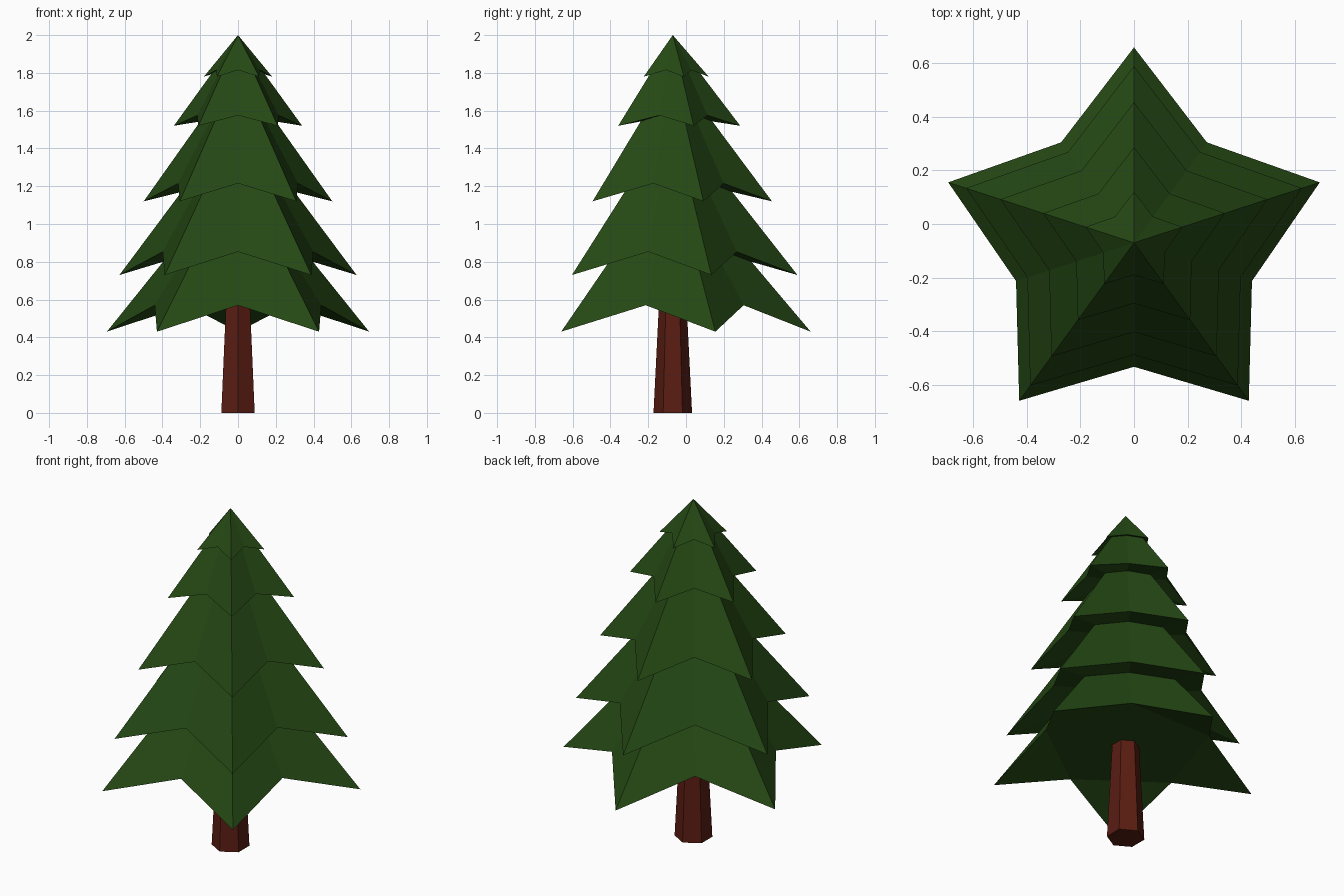
import bpy, bmesh
from math import sin, cos, pi

if "Cube" in bpy.data.objects:
    bpy.data.objects.remove(bpy.data.objects["Cube"])

AXIS_Y = -0.07      # trunk axis sits slightly forward of the bounding centre
NOTCH = 0.635       # star notch radius relative to tip radius


def material(name, color):
    m = bpy.data.materials.new(name)
    m.diffuse_color = color
    m.use_nodes = True
    m.node_tree.nodes["Principled BSDF"].inputs["Base Color"].default_value = m.diffuse_color
    return m


def finish(bm, name, mat):
    bmesh.ops.recalc_face_normals(bm, faces=bm.faces)
    me = bpy.data.meshes.new(name)
    bm.to_mesh(me)
    bm.free()
    me.materials.append(mat)
    ob = bpy.data.objects.new(name, me)
    ob.location.y = AXIS_Y
    bpy.context.collection.objects.link(ob)
    return ob


def ring(bm, n, start, radii, heights):
    # closed ring whose radius and height alternate between two values
    return [bm.verts.new((radii[i % 2] * cos(start + 2 * pi * i / n),
                          radii[i % 2] * sin(start + 2 * pi * i / n),
                          heights[i % 2])) for i in range(n)]


def bridge(bm, a, b):
    n = len(a)
    for i in range(n):
        j = (i + 1) % n
        bm.faces.new((a[i], a[j], b[j], b[i]))


# Foliage: star rings (tip radius, tip height, notch height), skirt then tucked-in top
rings = [
    (0.73, 0.43, 0.57), (0.417, 0.80, 0.876),
    (0.66, 0.73, 0.853), (0.315, 1.17, 1.23),
    (0.525, 1.12, 1.215), (0.21, 1.543, 1.583),
    (0.357, 1.52, 1.575), (0.144, 1.80, 1.826),
    (0.19, 1.78, 1.815),
]
bm = bmesh.new()
stars = [ring(bm, 10, pi / 2, (r, r * NOTCH), (zt, zn)) for r, zt, zn in rings]
for a, b in zip(stars, stars[1:]):
    bridge(bm, a, b)
apex = bm.verts.new((0, 0, 2))
top, base = stars[-1], stars[0]
for i in range(10):
    bm.faces.new((top[i], top[(i + 1) % 10], apex))
# Underside: flat pentagon between notches, drooping triangle under each tip
bm.faces.new([base[i] for i in range(1, 10, 2)])
for i in range(0, 10, 2):
    bm.faces.new((base[i - 1], base[i], base[i + 1]))
finish(bm, "foliage", material("needle_green", (0.018, 0.065, 0.007, 1)))

# Trunk: tapered hexagon
bm = bmesh.new()
low = ring(bm, 6, pi / 2, (0.102, 0.102), (0, 0))
high = ring(bm, 6, pi / 2, (0.073, 0.073), (0.58, 0.58))
bridge(bm, low, high)
bm.faces.new(low)
bm.faces.new(high)
finish(bm, "trunk", material("bark_brown", (0.1, 0.012, 0.006, 1)))
